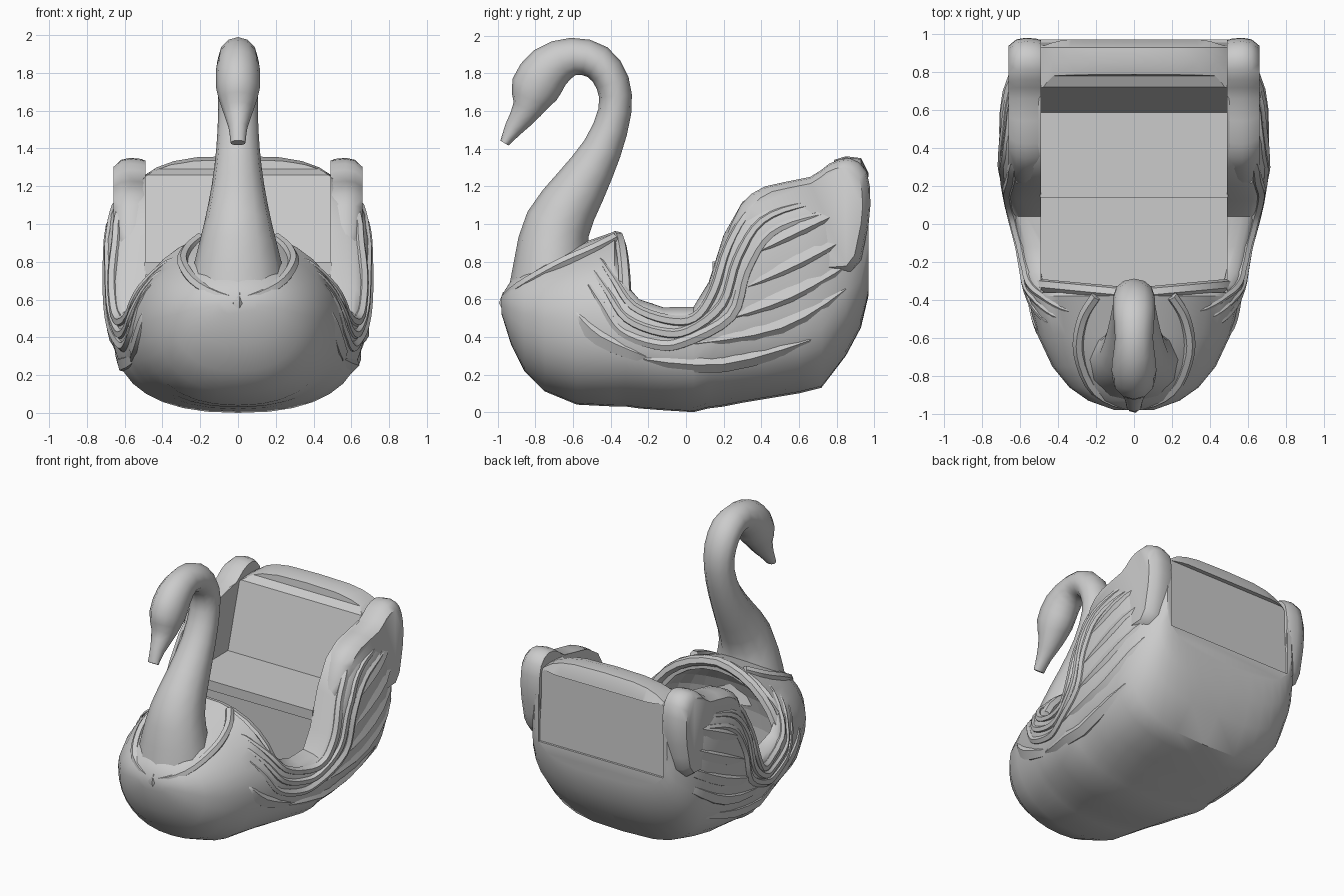
import bpy, bmesh
from math import sin, cos, pi, radians
from mathutils import Vector

cube = bpy.data.objects.get("Cube")
if cube:
    bpy.data.objects.remove(cube)

grey = bpy.data.materials.new("plain_grey")
grey.use_nodes = True
grey.diffuse_color = (0.6, 0.6, 0.6, 1)
grey.node_tree.nodes["Principled BSDF"].inputs["Base Color"].default_value = (0.6, 0.6, 0.6, 1)


def add_mesh(name, bm):
    bmesh.ops.recalc_face_normals(bm, faces=bm.faces)
    me = bpy.data.meshes.new(name)
    bm.to_mesh(me)
    bm.free()
    ob = bpy.data.objects.new(name, me)
    bpy.context.collection.objects.link(ob)
    me.materials.append(grey)
    return ob


def activate(ob):
    bpy.ops.object.select_all(action='DESELECT')
    ob.select_set(True)
    bpy.context.view_layer.objects.active = ob


def smooth(ob, angle=38):
    activate(ob)
    bpy.ops.object.shade_smooth_by_angle(angle=radians(angle))


def loft(name, rings):
    bm = bmesh.new()
    loops = [[bm.verts.new(p) for p in ring] for ring in rings]
    n = len(loops[0])
    for a, b in zip(loops, loops[1:]):
        for i in range(n):
            j = (i + 1) % n
            bm.faces.new((a[i], a[j], b[j], b[i]))
    bm.faces.new(loops[0])
    bm.faces.new(loops[-1])
    return add_mesh(name, bm)


def prism(name, profile, half):
    return loft(name, [[(x, y, z) for y, z in profile] for x in (-half, half)])


def cut(target, cutter):
    cutter.hide_render = True
    mod = target.modifiers.new("cut", 'BOOLEAN')
    mod.object = cutter
    mod.operation = 'DIFFERENCE'
    mod.solver = 'EXACT'
    activate(target)
    bpy.ops.object.modifier_apply(modifier=mod.name)
    bpy.data.objects.remove(cutter)


def tube(name, points, radii, sides=6):
    """Tapered strip along a smoothed path."""
    pts = [Vector(p) for p in points]
    rings = []
    for i, p in enumerate(pts):
        t = (pts[min(i + 1, len(pts) - 1)] - pts[max(i - 1, 0)]).normalized()
        u = t.orthogonal().normalized() if i == 0 else (u - t * u.dot(t)).normalized()
        v = t.cross(u)
        r = radii[i]
        rings.append([p + u * r * cos(2 * pi * k / sides) + v * r * sin(2 * pi * k / sides)
                      for k in range(sides)])
    ob = loft(name, rings)
    smooth(ob, 50)


# Hull stations: y, half width, keel, widest height, top, squareness of top
stations = [
    (-.98, .10, .52, .57, .62, 2), (-.93, .24, .36, .55, .70, 2),
    (-.86, .34, .22, .52, .76, 2), (-.75, .43, .11, .50, .83, 2),
    (-.58, .51, .04, .48, .89, 2), (-.38, .56, .03, .46, .96, 2),
    (-.32, .58, .03, .45, .76, 3), (-.25, .59, .02, .43, .63, 4),
    (-.12, .61, .01, .40, .57, 5), (.04, .65, 0, .40, .57, 5),
    (.12, .67, .02, .50, .70, 5), (.20, .685, .03, .60, .97, 4),
    (.30, .70, .05, .70, 1.15, 4), (.42, .70, .07, .75, 1.23, 4),
    (.60, .69, .10, .80, 1.27, 4), (.72, .675, .13, .82, 1.32, 3.2),
    (.85, .63, .30, .82, 1.36, 3.1), (.93, .575, .45, .85, 1.35, 3.7),
    (.97, .53, .62, .90, 1.27, 4)]


def bottom_power(y):
    """The underside turns squarer towards the stern."""
    return 2.3 + .9 * min(max(y / .4, 0), 1)


def section(st, count=32):
    y, w, zb, zm, zt, n = st
    ring = []
    for i in range(count):
        a = 2 * pi * i / count
        c, s = cos(a), sin(a)
        e = 2 / n if s > 0 else 2 / bottom_power(y)
        x = w * abs(c) ** e * (1 if c > 0 else -1)
        h = (zt - zm) if s > 0 else (zb - zm)
        ring.append((x, y, zm + h * abs(s) ** e))
    return ring


def side_x(y, z):
    """Half width of the hull at a given length and height."""
    y = min(max(y, stations[0][0]), stations[-1][0])
    for a, b in zip(stations, stations[1:]):
        if y <= b[0]:
            t = (y - a[0]) / (b[0] - a[0])
            w, zb, zm, zt, n = [p + (q - p) * t for p, q in zip(a[1:], b[1:])]
            break
    if z < zm:
        n = bottom_power(y)
    r = min(abs((z - zm) / ((zt if z > zm else zb) - zm)), .97)
    return w * (1 - r ** n) ** (1 / n)


def resample(path, steps=4):
    """Catmull-Rom points through a coarse path."""
    p = [Vector(q) for q in path]
    p = [p[0]] + p + [p[-1]]
    out = []
    for a, b, c, d in zip(p, p[1:], p[2:], p[3:]):
        for k in range(steps):
            t = k / steps
            out.append(.5 * (2 * b + (c - a) * t + (2 * a - 5 * b + 4 * c - d) * t * t
                             + (3 * b - a - 3 * c + d) * t ** 3))
    return out + [p[-1]]


def side_strips(name, path, radius, sink=.4):
    pts = resample(path)
    n = len(pts) - 1
    radii = [radius * (.25 + .75 * sin(pi * i / n) ** .6) if 0 < i < n else radius * .15
             for i in range(n + 1)]
    for side, s in (("left", 1), ("right", -1)):
        tube(f"{name}_{side}",
             [(s * (side_x(y, z) - radius * sink), y, z) for y, z in pts], radii)


# Hull with cockpit, hollow cowl and recessed rear panel
hull = loft("hull", [section(s) for s in stations])
smooth(hull)
cut(hull, prism("cockpit_cutter", [(-.36, .3), (.16, .3), (.16, .78), (.58, .78), (.72, 1.26),
                                   (.78, 1.29), (.82, 1.6), (-.36, 1.6)], .49))
bm = bmesh.new()
bmesh.ops.create_uvsphere(bm, u_segments=24, v_segments=12, radius=1)
for v in bm.verts:
    v.co = Vector((v.co.x * .48, v.co.y * .2 - .35, max(v.co.z * .42 + .45, .3)))
bmesh.ops.remove_doubles(bm, verts=bm.verts, dist=.0005)
cut(hull, add_mesh("cowl_cutter", bm))
cut(hull, prism("rear_panel_cutter", [(.955, .74), (.94, 1.25), (1.1, 1.25), (1.1, .74)], .495))

# Bench
prism("seat", [(.14, .73), (.14, .8), (.62, .8), (.62, .73)], .495)

# Neck, head and beak: y, z, half depth, half width
spine = [(-.71, .6, .24, .27), (-.715, .8, .20, .23), (-.68, 1.0, .175, .18),
         (-.56, 1.2, .14, .14), (-.445, 1.4, .105, .115), (-.378, 1.6, .088, .105),
         (-.39, 1.75, .09, .11), (-.47, 1.86, .095, .11), (-.60, 1.89, .1, .1),
         (-.725, 1.83, .125, .115), (-.805, 1.715, .13, .115), (-.845, 1.61, .08, .085),
         (-.915, 1.51, .05, .05), (-.965, 1.43, .025, .04)]
spine = resample(spine, 2)
rings = []
for i, (y, z, d, w) in enumerate(spine):
    a, b = spine[max(i - 1, 0)], spine[min(i + 1, len(spine) - 1)]
    t = Vector((0, b[0] - a[0], b[1] - a[1])).normalized()
    if i < 3:
        t = Vector((0, 0, 1))
    out = Vector((0, t.z, -t.y))
    rings.append([Vector((w * cos(pi * k / 6), y, z)) + out * d * sin(pi * k / 6)
                  for k in range(12)])
smooth(loft("neck_and_head", rings), 45)

# Collar draped round the neck, with a knot in front
collar = resample([(-.2, -.38, .925), (-.27, -.5, .865), (-.29, -.68, .785), (-.2, -.88, .67),
                   (0, -.955, .6), (.2, -.88, .67), (.29, -.68, .785), (.27, -.5, .865),
                   (.2, -.38, .925)])
tube("collar", collar, [.03] * len(collar))
tube("collar_knot", [(0, -.945, .63), (0, -.96, .58), (0, -.945, .5)], [.03, .035, .01])

# Rolled rim of the cowl
arch = [(.53 * cos(pi * k / 16), -.37 + .05 * abs(cos(pi * k / 16)),
         .44 + .49 * sin(pi * k / 16)) for k in range(1, 16)]
tube("cowl_rim", arch, [.035] * len(arch))

# Wing edge mouldings that sweep down from the cowl and up to the tail
edge = [(-.46, .82), (-.38, .7), (-.28, .56), (-.1, .49), (.05, .5), (.15, .64),
        (.23, .88), (.36, 1.08), (.6, 1.17), (.88, 1.2)]
for i in range(3):
    drop = i * .065
    side_strips(f"wing_moulding_{i + 1}",
                [(y + drop * (.7 if y > .1 else -.5), z - drop) for y, z in edge], .032)

# Overlapping feathers
feathers = [[(.3, .82), (.62, .98), (.93, 1.12)], [(.25, .64), (.6, .8), (.94, .98)],
            [(.15, .48), (.55, .62), (.94, .84)], [(-.05, .36), (.5, .46), (.9, .7)],
            [(-.3, .3), (.2, .27), (.75, .42)], [(-.6, .55), (-.45, .4), (-.15, .27)]]
for i, path in enumerate(feathers):
    side_strips(f"feather_{i + 1}", path, .06, .7)

# Blade-shaped wing tips standing above the back and past the tail corners
blade = resample([(.2, .9), (.29, 1.1), (.42, 1.2), (.66, 1.25), (.76, 1.32), (.87, 1.35),
                  (.96, 1.28), (.98, 1.1), (.95, .9), (.88, .74), (.6, .75), (.3, .8)], 2)
centre = Vector((.68, 1.0))
for side, s in (("left", 1), ("right", -1)):
    rings = []
    for x, scale in ((.49, .96), (.515, .985), (.57, 1), (.62, .97), (.66, .86)):
        rings.append([(s * x, *(centre + (p - centre) * scale)) for p in blade])
    smooth(loft(f"wing_tip_{side}", rings), 45)
